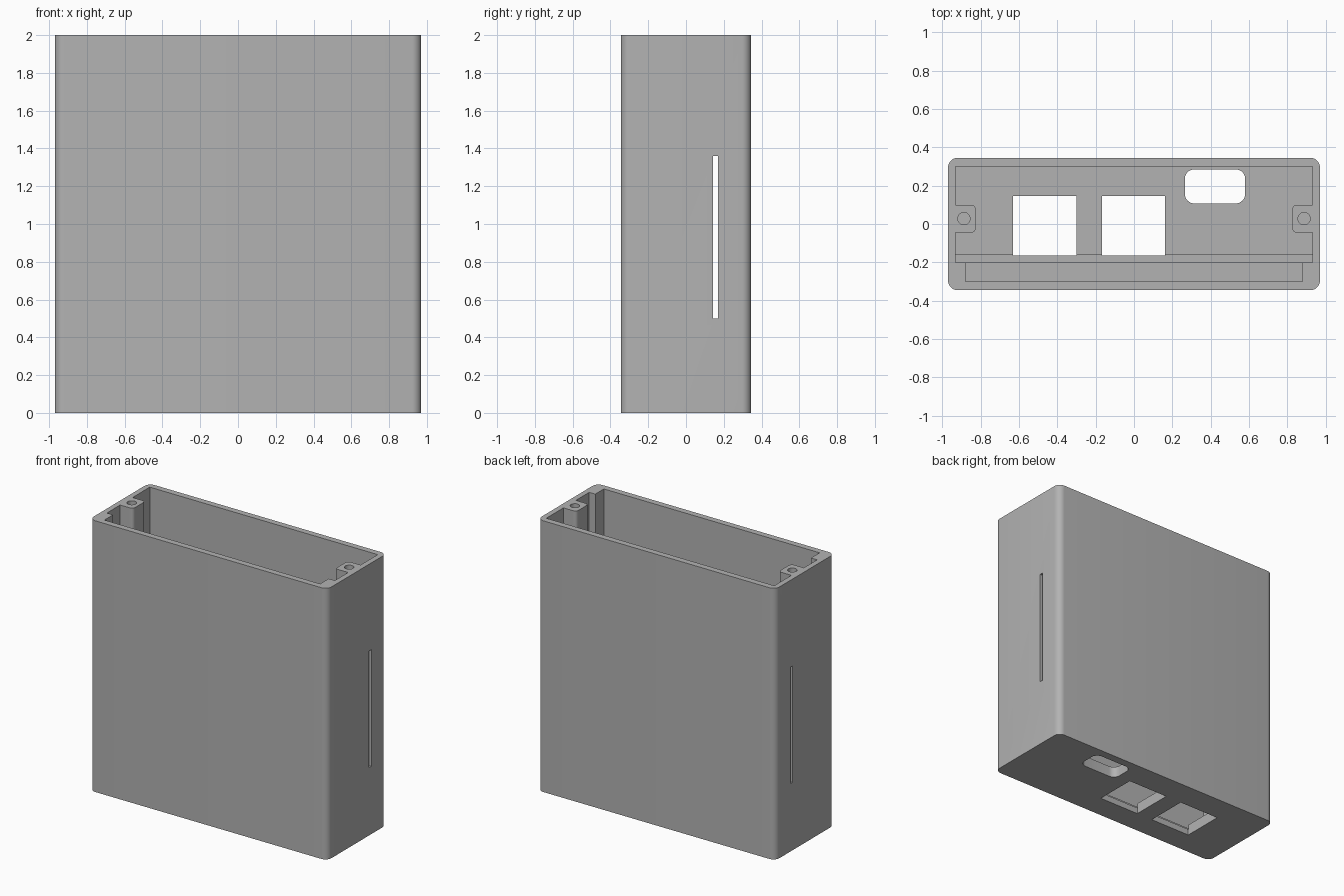
import bpy, bmesh, math
from mathutils import Vector

cube = bpy.data.objects.get("Cube")
if cube:
    bpy.data.objects.remove(cube, do_unlink=True)

grey = bpy.data.materials.new("plain grey")
grey.use_nodes = True
grey.diffuse_color = (0.45, 0.45, 0.45, 1)
grey.node_tree.nodes["Principled BSDF"].inputs["Base Color"].default_value = grey.diffuse_color


def rounded(points, steps=8):
    """Outline through (x, y, radius) corners, with right-angle corners rounded."""
    out = []
    for i, (x, y, r) in enumerate(points):
        p = Vector((x, y))
        if r == 0:
            out.append(p)
            continue
        a = (Vector(points[i - 1][:2]) - p).normalized() * r
        b = (Vector(points[(i + 1) % len(points)][:2]) - p).normalized() * r
        for k in range(steps + 1):
            t = math.pi / 2 * k / steps
            out.append(p + a * (1 - math.sin(t)) + b * (1 - math.cos(t)))
    return out


def prism(name, outline, z0, z1):
    """Extrude an outline from z0 up to z1."""
    bm = bmesh.new()
    face = bm.faces.new([bm.verts.new((p.x, p.y, z0)) for p in outline])
    top = bmesh.ops.extrude_face_region(bm, geom=[face])["geom"]
    verts = [v for v in top if isinstance(v, bmesh.types.BMVert)]
    bmesh.ops.translate(bm, verts=verts, vec=(0, 0, z1 - z0))
    bmesh.ops.recalc_face_normals(bm, faces=bm.faces)
    mesh = bpy.data.meshes.new(name)
    bm.to_mesh(mesh)
    bm.free()
    obj = bpy.data.objects.new(name, mesh)
    bpy.context.collection.objects.link(obj)
    return obj


def rect(x0, x1, y0, y1, r=0):
    return rounded([(x0, y0, r), (x1, y0, r), (x1, y1, r), (x0, y1, r)])


W, D, H = 0.97, 0.345, 2.0
FLOOR, GROOVE = 0.08, 0.045

# Outer shell with rounded upright edges
case = prism("case", rect(-W, W, -D, D, 0.05), 0, H)

# Cavity: narrower at the front, with a screw post left standing on each side
half = [(0.88, -0.30, 0), (0.88, -0.20, 0), (0.93, -0.20, 0), (0.93, -0.045, 0),
        (0.825, -0.045, 0.025), (0.825, 0.10, 0.025), (0.93, 0.10, 0), (0.93, 0.30, 0)]
cavity = half + [(-x, y, r) for x, y, r in reversed(half)]
cutters = [prism("cavity_cutter", rounded(cavity), FLOOR, H + 0.1)]

# Board groove across the floor
cutters.append(prism("groove_cutter", rect(-0.93, 0.93, -0.20, -0.16), GROOVE, 0.5))

# Two square ports and one rounded port through the floor
for x in (-0.465, -0.003):
    cutters.append(prism("square_port_cutter", rect(x - 0.165, x + 0.165, -0.165, 0.147), -0.1, 0.3))
cutters.append(prism("rounded_port_cutter", rect(0.265, 0.58, 0.107, 0.285, 0.05), -0.1, 0.3))

# Screw holes in the posts
for x in (-0.887, 0.887):
    circle = [Vector((x + 0.032 * math.cos(a), 0.028 + 0.032 * math.sin(a)))
              for a in (math.tau * k / 24 for k in range(24))]
    cutters.append(prism("screw_hole_cutter", circle, 1.6, H + 0.1))

# Narrow upright slot through both side walls
cutters.append(prism("side_slot_cutter", rect(-1.2, 1.2, 0.143, 0.169), 0.5, 1.36))

for cutter in cutters:
    cutter.hide_render = True
    mod = case.modifiers.new(cutter.name, "BOOLEAN")
    mod.operation = "DIFFERENCE"
    mod.solver = "EXACT"
    mod.object = cutter

# Bake the cuts and remove the cutters
bpy.context.view_layer.update()
graph = bpy.context.evaluated_depsgraph_get()
result = bpy.data.meshes.new_from_object(case.evaluated_get(graph))
case.modifiers.clear()
case.data = result
for cutter in cutters:
    bpy.data.objects.remove(cutter, do_unlink=True)

case.data.materials.clear()
case.data.materials.append(grey)
for poly in case.data.polygons:
    poly.material_index = 0

bpy.ops.object.select_all(action="DESELECT")
case.select_set(True)
bpy.context.view_layer.objects.active = case
bpy.ops.object.shade_smooth_by_angle(angle=math.radians(30))
